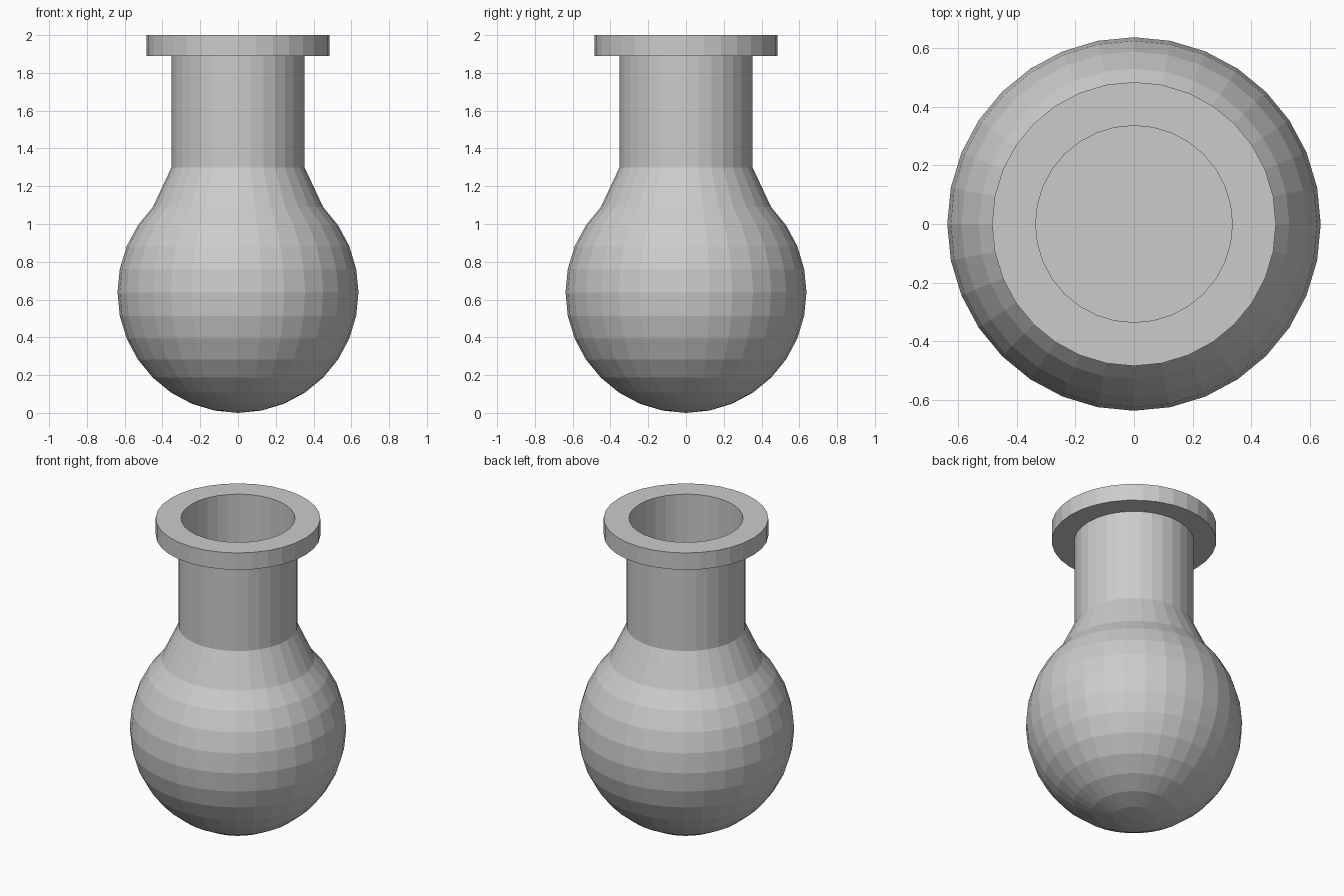
import bpy, bmesh, math

if "Cube" in bpy.data.objects:
    bpy.data.objects.remove(bpy.data.objects["Cube"])

SEG = 32          # sides around the axis
CENTRE = 0.638    # height of the bulb centre

glass = bpy.data.materials.new("light grey")
glass.diffuse_color = (0.6, 0.6, 0.6, 1)
glass.use_nodes = True
glass.node_tree.nodes["Principled BSDF"].inputs["Base Color"].default_value = glass.diffuse_color


def lathe(name, profile):
    """Revolve (radius, z) points around z; zero radius welds to a pole."""
    bm = bmesh.new()
    verts = [bm.verts.new((r, 0, z)) for r, z in profile]
    edges = [bm.edges.new(pair) for pair in zip(verts, verts[1:])]
    bmesh.ops.spin(bm, geom=verts + edges, cent=(0, 0, 0), axis=(0, 0, 1),
                   angle=math.tau, steps=SEG, use_merge=True)
    bmesh.ops.remove_doubles(bm, verts=bm.verts, dist=1e-4)
    bmesh.ops.recalc_face_normals(bm, faces=bm.faces)
    mesh = bpy.data.meshes.new(name)
    bm.to_mesh(mesh)
    bm.free()
    mesh.materials.append(glass)
    obj = bpy.data.objects.new(name, mesh)
    bpy.context.collection.objects.link(obj)
    return obj


def arc(radius, last):
    """Bulb profile from the bottom pole upward in 11.25 degree steps."""
    pts = [(0, CENTRE - radius)]
    for i in range(1, last + 1):
        a = math.pi * i / 16
        pts.append((radius * math.sin(a), CENTRE - radius * math.cos(a)))
    return pts


# Flask: outer bulb, shoulder, neck and lip, then back down the inside wall
outer = arc(0.638, 12) + [(0.352, 1.30), (0.352, 1.89), (0.485, 1.89), (0.485, 2.0)]
inner = arc(0.622, 12) + [(0.336, 1.30), (0.336, 2.0)]
lathe("flask", outer + inner[::-1])

# Liquid: fills the lower bulb with a level surface
fill = arc(0.619, 9)
lathe("liquid", fill + [(0, fill[-1][1])])
